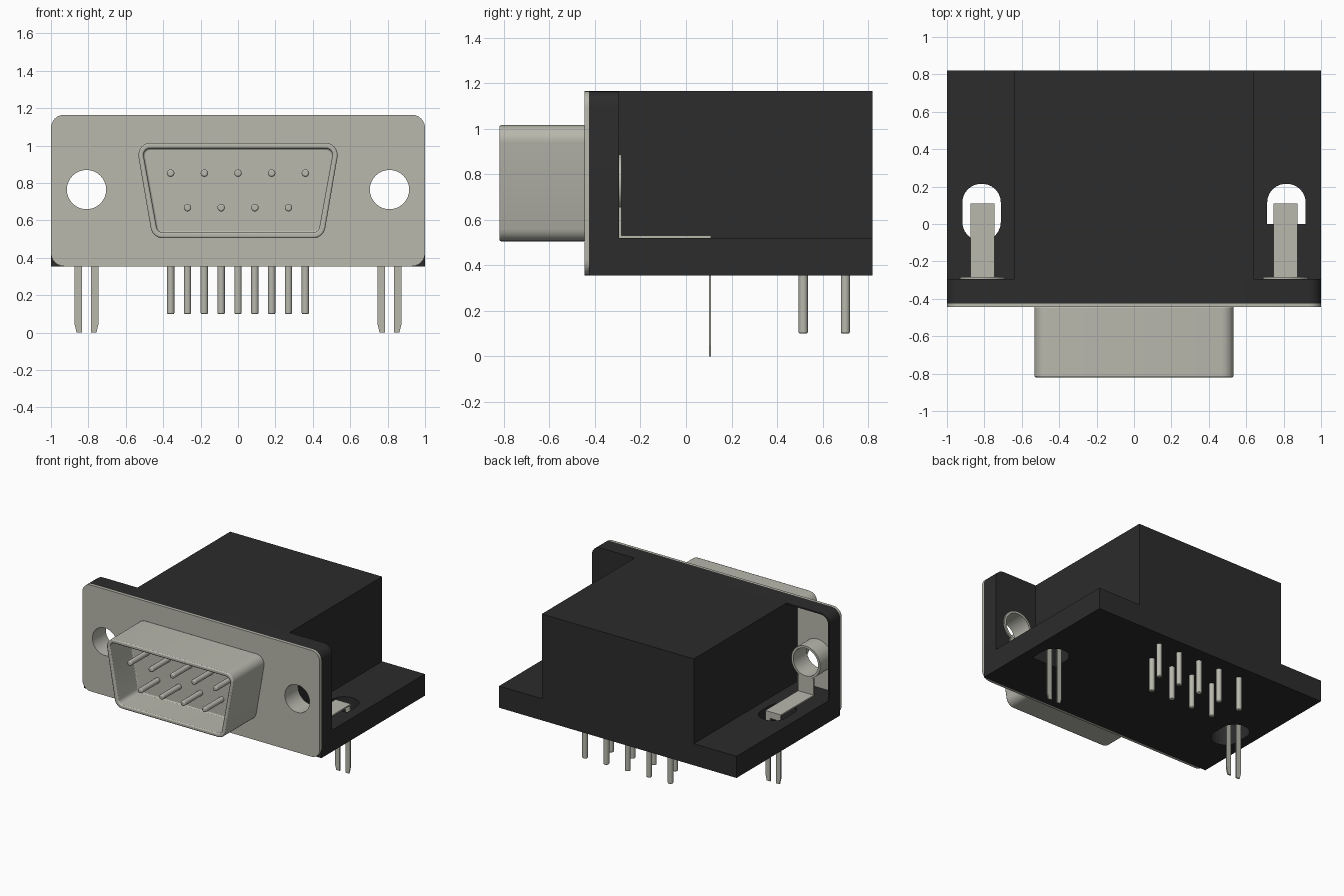
import bpy, bmesh, math
from mathutils import Vector

if "Cube" in bpy.data.objects:
    bpy.data.objects.remove(bpy.data.objects["Cube"], do_unlink=True)


def material(name, rgb, metallic=0.0):
    m = bpy.data.materials.new(name)
    m.use_nodes = True
    m.diffuse_color = (*rgb, 1)
    node = next(n for n in m.node_tree.nodes if n.type == 'BSDF_PRINCIPLED')
    node.inputs["Base Color"].default_value = (*rgb, 1)
    return m


METAL = material("light grey metal", (0.48, 0.48, 0.42))
PLASTIC = material("black plastic", (0.025, 0.025, 0.025))


def rounded(points, radii, steps=6):
    """Polygon outline with each corner replaced by an arc."""
    out, n = [], len(points)
    for i, r in enumerate(radii):
        p = Vector(points[i])
        if r == 0:
            out.append(p)
            continue
        a = (Vector(points[i - 1]) - p).normalized()
        b = (Vector(points[(i + 1) % n]) - p).normalized()
        half = a.angle(b) / 2
        centre = p + (a + b).normalized() * r / math.sin(half)
        start = p + a * r / math.tan(half) - centre
        end = p + b * r / math.tan(half) - centre
        sweep = math.pi - 2 * half
        for k in range(steps + 1):
            t = k / steps
            mix = (start * math.sin((1 - t) * sweep) + end * math.sin(t * sweep)) / math.sin(sweep)
            out.append(centre + mix)
    return out


def rect(u0, u1, v0, v1):
    return [(u0, v0), (u1, v0), (u1, v1), (u0, v1)]


def circle(u, v, r, n=32):
    return [(u + r * math.cos(math.tau * i / n), v + r * math.sin(math.tau * i / n)) for i in range(n)]


def prism(name, outline, axis, start, end, mat, bevel=0):
    """Extrude an outline along y (outline in xz) or z (outline in xy)."""
    place = (lambda u, v, t: (u, t, v)) if axis == 'y' else (lambda u, v, t: (u, v, t))
    bm = bmesh.new()
    low = [bm.verts.new(place(u, v, start)) for u, v in outline]
    high = [bm.verts.new(place(u, v, end)) for u, v in outline]
    bm.faces.new(low)
    bm.faces.new(high)
    n = len(low)
    for i in range(n):
        j = (i + 1) % n
        bm.faces.new((low[i], low[j], high[j], high[i]))
    bmesh.ops.recalc_face_normals(bm, faces=bm.faces)
    mesh = bpy.data.meshes.new(name)
    bm.to_mesh(mesh)
    bm.free()
    mesh.materials.append(mat)
    ob = bpy.data.objects.new(name, mesh)
    bpy.context.collection.objects.link(ob)
    if bevel:
        mod = ob.modifiers.new("soft edge", 'BEVEL')
        mod.width, mod.segments = bevel, 2
        mod.limit_method, mod.angle_limit = 'ANGLE', math.radians(60)
    return ob


def select(ob):
    bpy.ops.object.select_all(action='DESELECT')
    ob.select_set(True)
    bpy.context.view_layer.objects.active = ob


def cut(ob, *shape):
    """Subtract a prism and discard the cutter."""
    tool = prism("cutter", *shape, ob.data.materials[0])
    tool.hide_render = True
    mod = ob.modifiers.new("cut", 'BOOLEAN')
    mod.operation, mod.solver, mod.object = 'DIFFERENCE', 'EXACT', tool
    select(ob)
    bpy.ops.object.modifier_apply(modifier=mod.name)
    bpy.data.objects.remove(tool, do_unlink=True)


HOLE_X, HOLE_Z, HOLE_R, TUBE_R = 0.81, 0.765, 0.105, 0.122
SLOT_X, SLOT_R = 0.815, 0.103
BOTTOM, SHELF, TOP = 0.355, 0.52, 1.165
BACK_OF_FLANGE = -0.295

# Front plate with two mounting holes
plate = prism("front_plate", rounded(rect(-1, 1, BOTTOM, TOP), [0.07] * 4), 'y', -0.445, -0.425, METAL)
for s in (-1, 1):
    cut(plate, circle(s * HOLE_X, HOLE_Z, HOLE_R), 'y', -0.5, -0.4)

# Plastic housing: flange, base and central block
flange = prism("housing_flange", rounded(rect(-1, 1, BOTTOM, TOP), [0, 0, 0.07, 0.07]),
               'y', -0.425, BACK_OF_FLANGE, PLASTIC)
cut(flange, circle(HOLE_X, HOLE_Z, TUBE_R - 0.005), 'y', -0.5, -0.2)
pocket = rounded(rect(-0.99, -0.64, SHELF, TOP - 0.01), [0, 0, 0, 0.06])
cut(flange, pocket, 'y', -0.5, -0.2)

base = prism("housing_base", rect(-1, 1, BACK_OF_FLANGE, 0.82), 'z', BOTTOM, SHELF, PLASTIC)
left_slot = rounded(rect(SLOT_X - SLOT_R, SLOT_X + SLOT_R, 0, 0.215), [0, 0, 0.1, 0.1])
right_slot = rounded(rect(-SLOT_X - SLOT_R, -SLOT_X + SLOT_R, -0.09, 0.215), [0.1] * 4)
for slot in (left_slot, right_slot):
    cut(base, slot, 'z', 0.2, 0.7)
prism("housing_block", rect(-0.64, 0.64, BACK_OF_FLANGE, 0.82), 'z', SHELF, TOP, PLASTIC)


# Tapered connector shell with an open front
def shell_outline(inset):
    low, high = 0.505 + inset, 1.015 - inset
    wide, narrow = 0.545 - inset * 1.1, 0.457 - inset * 0.9
    return rounded([(-narrow, low), (narrow, low), (wide, high), (-wide, high)], [0.065 - inset] * 4)


shell = prism("connector_shell", shell_outline(0), 'y', -0.82, -0.44, METAL)
cut(shell, shell_outline(0.03), 'y', -0.9, -0.58)
mod = shell.modifiers.new("soft rim", 'BEVEL')
mod.width, mod.segments = 0.008, 2
mod.limit_method, mod.angle_limit = 'ANGLE', math.radians(60)
smooth = [plate, flange, shell]

# Contact pins and matching solder pins, five in one row and four in the other
for count, z, y, row in ((5, 0.853, 0.70, "upper"), (4, 0.668, 0.515, "lower")):
    for i in range(count):
        x = (i - (count - 1) / 2) * 0.18
        smooth.append(prism(f"{row}_contact_pin_{i + 1}", circle(x, z, 0.02, 16),
                            'y', -0.795, -0.57, METAL, 0.008))
        smooth.append(prism(f"{row}_solder_pin_{i + 1}", circle(x, y, 0.02, 16),
                            'z', 0.1, 0.37, METAL, 0.006))

# Mounting brackets: hollow tube, upright tab, flat strap and forked legs
HALF, GAP = 0.065, 0.025
for s, side in ((1, "left"), (-1, "right")):
    tube = prism(f"{side}_mounting_tube", circle(s * HOLE_X, HOLE_Z, TUBE_R), 'y', -0.425, -0.283, METAL)
    cut(tube, circle(s * HOLE_X, HOLE_Z, HOLE_R), 'y', -0.5, -0.2)
    smooth.append(tube)
    cx = s * HOLE_X
    prism(f"{side}_bracket_tab", rect(cx - HALF, cx + HALF, SHELF, 0.655), 'y', -0.295, -0.284, METAL)
    prism(f"{side}_bracket_strap", rect(cx - HALF, cx + HALF, -0.29, 0.11), 'z', SHELF, 0.53, METAL)
    half_fork = [(HALF, 0.525), (HALF, 0.05), (HALF - 0.012, 0), (GAP, 0), (GAP, 0.48)]
    fork = half_fork + [(-u, v) for u, v in reversed(half_fork)]
    prism(f"{side}_bracket_legs", [(cx + u, v) for u, v in fork], 'y', 0.1, 0.11, METAL)

# Smooth curved walls while keeping edges crisp
for ob in smooth:
    select(ob)
    bpy.ops.object.shade_smooth_by_angle(angle=math.radians(30))
